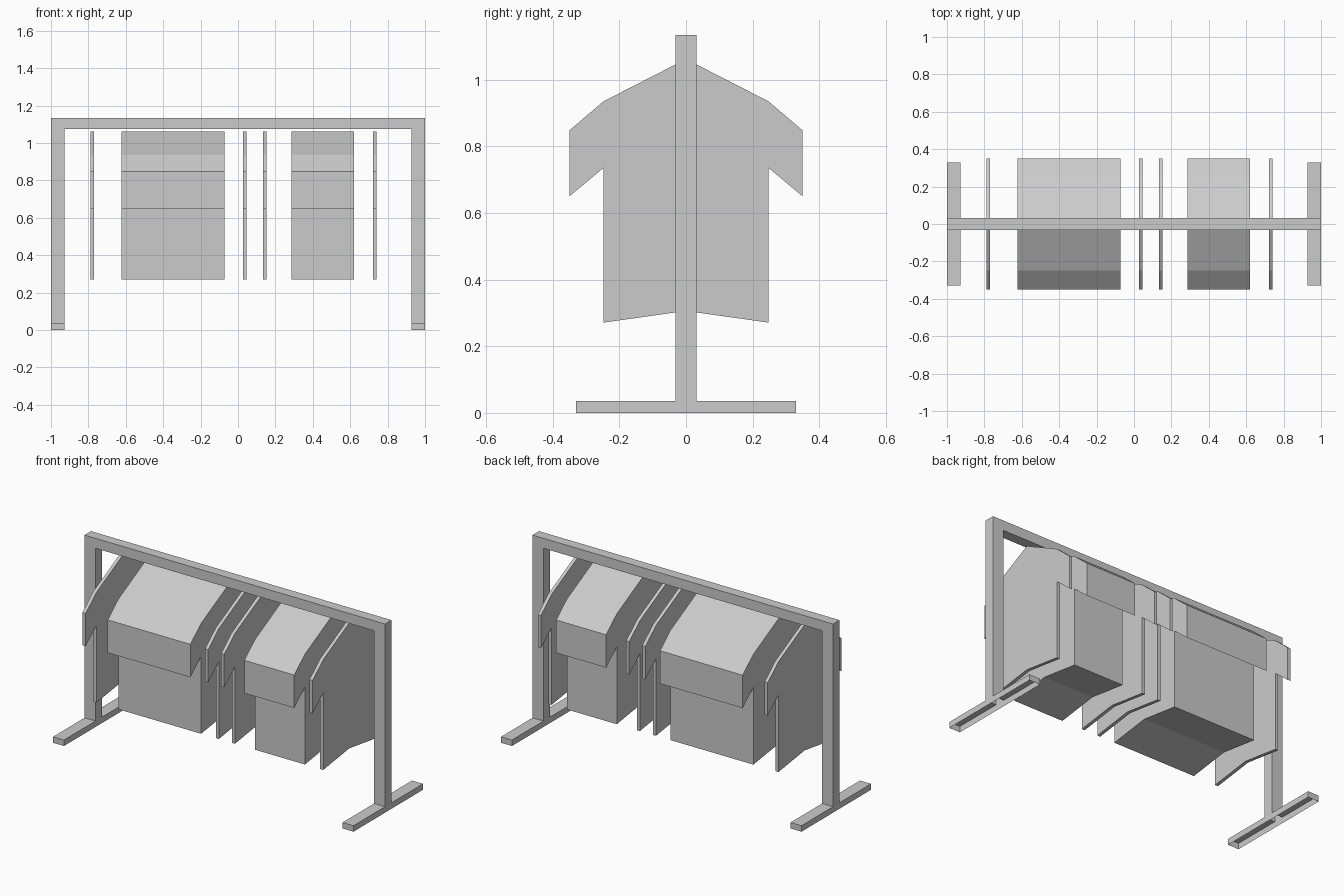
import bpy
import bmesh

cube = bpy.data.objects.get("Cube")
if cube:
    bpy.data.objects.remove(cube, do_unlink=True)

# Single plain grey finish
grey = bpy.data.materials.new("plain_grey")
grey.use_nodes = True
color = (0.6, 0.6, 0.6, 1.0)
grey.diffuse_color = color
grey.node_tree.nodes["Principled BSDF"].inputs["Base Color"].default_value = color


def extrude_profile(name, half, x0, x1, open_base=False):
    """Mirror a half (y, z) profile across y = 0 and extrude it along x."""
    outline = half + [(-y, z) for y, z in reversed(half) if y > 0]
    bm = bmesh.new()
    face = bm.faces.new([bm.verts.new((x0, y, z)) for y, z in outline])
    result = bmesh.ops.extrude_face_region(bm, geom=[face], use_keep_orig=True)
    moved = [v for v in result["geom"] if isinstance(v, bmesh.types.BMVert)]
    bmesh.ops.translate(bm, verts=moved, vec=(x1 - x0, 0, 0))
    bmesh.ops.recalc_face_normals(bm, faces=bm.faces[:])
    if open_base:
        base = [f for f in bm.faces if all(v.co.z < 0.001 for v in f.verts)]
        bmesh.ops.delete(bm, geom=base, context="FACES_ONLY")
    mesh = bpy.data.meshes.new(name)
    bm.to_mesh(mesh)
    bm.free()
    mesh.materials.append(grey)
    obj = bpy.data.objects.new(name, mesh)
    bpy.context.collection.objects.link(obj)
    return obj


# Rack frame: hollow-bottomed upright with foot at each end, joined by a rail
TOP, RAIL, BAR, INNER = 1.135, 1.075, 0.031, 0.927
upright = [(0.33, 0), (0.33, 0.036), (BAR, 0.036), (BAR, TOP)]
extrude_profile("left_upright", upright, INNER, 1.0, open_base=True)
extrude_profile("right_upright", upright, -1.0, -INNER, open_base=True)
extrude_profile("hanging_rail", [(BAR, RAIL), (BAR, TOP)], -INNER, INNER)

# Hanging shirts: thin single ones and thick bundles share one outline
shirt = [(0, 0.306), (0.248, 0.271), (0.248, 0.735), (0.35, 0.65),
         (0.35, 0.848), (0.248, 0.935), (0, 1.062)]
hung = [("single_shirt", -0.779, 0.02), ("wide_bundle", -0.347, 0.55),
        ("single_shirt", 0.036, 0.02), ("single_shirt", 0.143, 0.02),
        ("narrow_bundle", 0.453, 0.332), ("single_shirt", 0.731, 0.02)]
for name, x, width in hung:
    extrude_profile(name, shirt, x - width / 2, x + width / 2)
